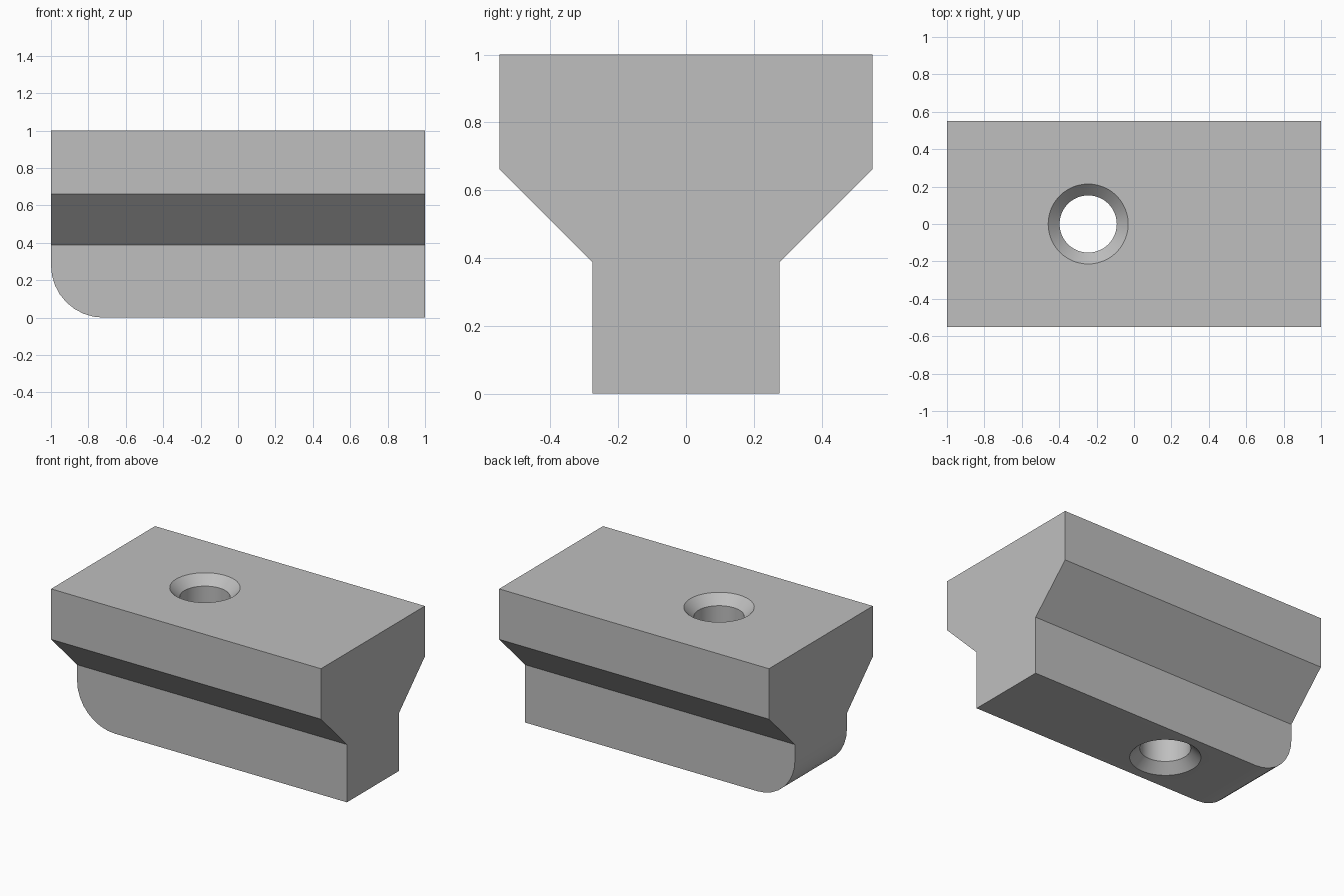
import bpy
import bmesh
import math
from mathutils import Vector

cube = bpy.data.objects.get("Cube")
if cube:
    bpy.data.objects.remove(cube)

# Single plain grey finish
grey = bpy.data.materials.new("plain_grey")
grey.use_nodes = True
colour = (0.52, 0.52, 0.52, 1.0)
grey.diffuse_color = colour
grey.node_tree.nodes["Principled BSDF"].inputs["Base Color"].default_value = colour


def make_object(name, bm):
    bmesh.ops.recalc_face_normals(bm, faces=bm.faces[:])
    mesh = bpy.data.meshes.new(name)
    bm.to_mesh(mesh)
    bm.free()
    mesh.materials.append(grey)
    obj = bpy.data.objects.new(name, mesh)
    bpy.context.collection.objects.link(obj)
    return obj


# T-shaped section with sloped shoulders, mirrored and extruded along x
half = [(0.275, 0), (0.275, 0.387), (0.55, 0.662), (0.55, 1)]
section = half + [(-y, z) for y, z in reversed(half)]
bm = bmesh.new()
face = bm.faces.new([bm.verts.new((-1, y, z)) for y, z in section])
extruded = bmesh.ops.extrude_face_region(bm, geom=[face], use_keep_orig=True)
moved = [g for g in extruded["geom"] if isinstance(g, bmesh.types.BMVert)]
bmesh.ops.translate(bm, verts=moved, vec=(2, 0, 0))

# Rounded lower corner on the right-hand end
corner = [e for e in bm.edges
          if all(v.co.x < -0.99 and v.co.z < 0.01 for v in e.verts)]
bmesh.ops.recalc_face_normals(bm, faces=bm.faces[:])
bmesh.ops.bevel(bm, geom=corner, offset=0.28, offset_type='OFFSET',
                segments=8, profile=0.5, affect='EDGES')
body = make_object("slot_nut_body", bm)

# Through hole with a countersink at both ends, turned from a profile
HOLE_X, BORE, RIM, OVER = -0.245, 0.153, 0.214, 0.05
depth = RIM - BORE
profile = [(0, -OVER), (RIM + OVER, -OVER), (BORE, depth),
           (BORE, 1 - depth), (RIM + OVER, 1 + OVER), (0, 1 + OVER)]
bm = bmesh.new()
verts = [bm.verts.new((HOLE_X + r, 0, z)) for r, z in profile]
edges = [bm.edges.new(pair) for pair in zip(verts, verts[1:])]
bmesh.ops.spin(bm, geom=verts + edges, cent=Vector((HOLE_X, 0, 0)),
               axis=(0, 0, 1), angle=math.tau, steps=48)
bmesh.ops.remove_doubles(bm, verts=bm.verts[:], dist=0.0005)
cutter = make_object("hole_cutter", bm)
cutter.hide_render = True

cut = body.modifiers.new("countersunk_hole", 'BOOLEAN')
cut.operation = 'DIFFERENCE'
cut.solver = 'EXACT'
cut.object = cutter

# Apply the cut, remove the helper and smooth only the round surfaces
bpy.ops.object.select_all(action='DESELECT')
body.select_set(True)
bpy.context.view_layer.objects.active = body
bpy.ops.object.modifier_apply(modifier=cut.name)
bpy.data.objects.remove(cutter)
bpy.ops.object.shade_smooth_by_angle(angle=math.radians(30))
